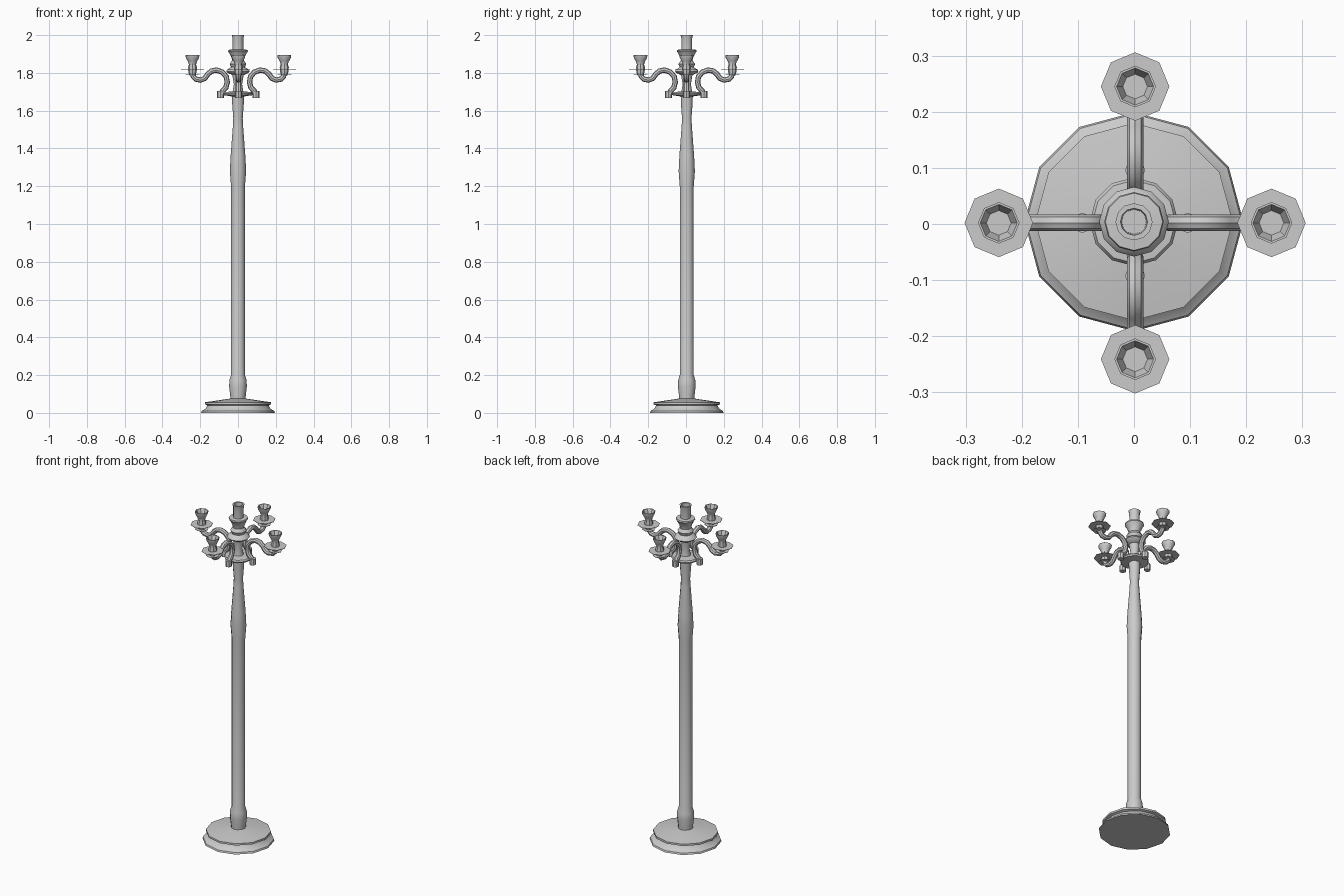
import bpy, bmesh
from math import pi, cos, sin
from mathutils import Vector

if "Cube" in bpy.data.objects:
    bpy.data.objects.remove(bpy.data.objects["Cube"])

CX, CY = 0.002, 0.004   # shared axis of stem and arms


def smooth(ob, angle=0.7):
    bpy.ops.object.select_all(action='DESELECT')
    ob.select_set(True)
    bpy.context.view_layer.objects.active = ob
    bpy.ops.object.shade_smooth_by_angle(angle=angle)


def finish(name, bm):
    bmesh.ops.recalc_face_normals(bm, faces=bm.faces)
    me = bpy.data.meshes.new(name)
    bm.to_mesh(me)
    bm.free()
    ob = bpy.data.objects.new(name, me)
    bpy.context.collection.objects.link(ob)
    smooth(ob)
    return ob


def lathe(name, profile, sides):
    """Turn a list of (radius, height) into a closed turned solid."""
    bm = bmesh.new()
    rings = []
    for r, z in profile:
        rings.append([bm.verts.new((r * cos(2 * pi * i / sides), r * sin(2 * pi * i / sides), z))
                      for i in range(sides)])
    for a, b in zip(rings, rings[1:]):
        for i in range(sides):
            j = (i + 1) % sides
            bm.faces.new((a[i], a[j], b[j], b[i]))
    bm.faces.new(rings[0])
    bm.faces.new(rings[-1])
    return finish(name, bm)


def tube(name, path, radius, sides=8):
    """Sweep a round section along a path of (radius, height) points in the XZ plane."""
    pts = [Vector((x, 0, z)) for x, z in path]
    bm = bmesh.new()
    rings = []
    for k, p in enumerate(pts):
        t = (pts[min(k + 1, len(pts) - 1)] - pts[max(k - 1, 0)]).normalized()
        n = t.cross(Vector((0, 1, 0)))
        rings.append([bm.verts.new(p + radius * (n * cos(2 * pi * i / sides)
                                                 + Vector((0, 1, 0)) * sin(2 * pi * i / sides)))
                      for i in range(sides)])
    for a, b in zip(rings, rings[1:]):
        for i in range(sides):
            j = (i + 1) % sides
            bm.faces.new((a[i], a[j], b[j], b[i]))
    bm.faces.new(rings[0])
    bm.faces.new(rings[-1])
    return finish(name, bm)


# Stepped round foot
foot = lathe("foot", [(0.195, 0), (0.192, 0.01), (0.172, 0.022), (0.162, 0.04), (0.176, 0.045),
                      (0.176, 0.056), (0.04, 0.076)], 12)

# Tall turned pole
pole = lathe("pole", [(0.04, 0.065), (0.041, 0.09), (0.047, 0.14), (0.045, 0.175), (0.037, 0.2),
                      (0.037, 1.2), (0.043, 1.28), (0.039, 1.36), (0.027, 1.52), (0.025, 1.56),
                      (0.031, 1.64), (0.032, 1.68)], 12)

# Hub: arm plate, neck and upper collar
hub = lathe("hub", [(0.03, 1.675), (0.076, 1.682), (0.079, 1.69), (0.074, 1.698), (0.028, 1.702),
                    (0.022, 1.74), (0.03, 1.79), (0.056, 1.8), (0.062, 1.808), (0.056, 1.818),
                    (0.037, 1.83), (0.044, 1.847), (0.032, 1.865)], 12)

# Hollow central candle holder
holder = lathe("central_holder", [(0.03, 1.862), (0.034, 1.88), (0.046, 1.905), (0.053, 1.915),
                                  (0.051, 1.922), (0.028, 1.924), (0.029, 1.985), (0.033, 2.0),
                                  (0.024, 2.0), (0.022, 1.95)], 12)

# One branch: scrolled arm, end foot, drip pans and candle cup
R = 0.243
arm = tube("arm", [(0.094, 1.685), (0.083, 1.705), (0.066, 1.723), (0.059, 1.75), (0.064, 1.78),
                   (0.085, 1.804), (0.115, 1.815), (0.142, 1.81), (0.162, 1.793), (0.178, 1.771),
                   (0.2, 1.762), (0.225, 1.767), (0.238, 1.78), (R, 1.8)], 0.0145)
end = tube("arm_end", [(0.094, 1.668), (0.094, 1.704)], 0.018)
pan = lathe("drip_pan", [(0.061, 1.816), (0.061, 1.818)], 8)
lower_pan = lathe("lower_drip_pan", [(0.037, 1.789), (0.037, 1.791)], 8)
cup = lathe("candle_cup", [(0.016, 1.785), (0.022, 1.805), (0.024, 1.83), (0.019, 1.845),
                           (0.024, 1.86), (0.035, 1.88), (0.037, 1.895), (0.033, 1.895),
                           (0.022, 1.868)], 8)
for ob in (pan, lower_pan, cup):
    for v in ob.data.vertices:
        v.co.x += R

# Repeat the branch on four sides
for ob in (arm, end, pan, lower_pan, cup):
    for k in range(4):
        c = ob if k == 0 else ob.copy()
        if k:
            bpy.context.collection.objects.link(c)
        c.name = f"{ob.name.split('.')[0].rstrip('_0')}_{k}"
        c.rotation_euler.z = k * pi / 2
        c.location = (CX, CY - 0.002, 0)

for ob in (foot, pole, hub, holder):
    ob.location = (0, CY, 0)
